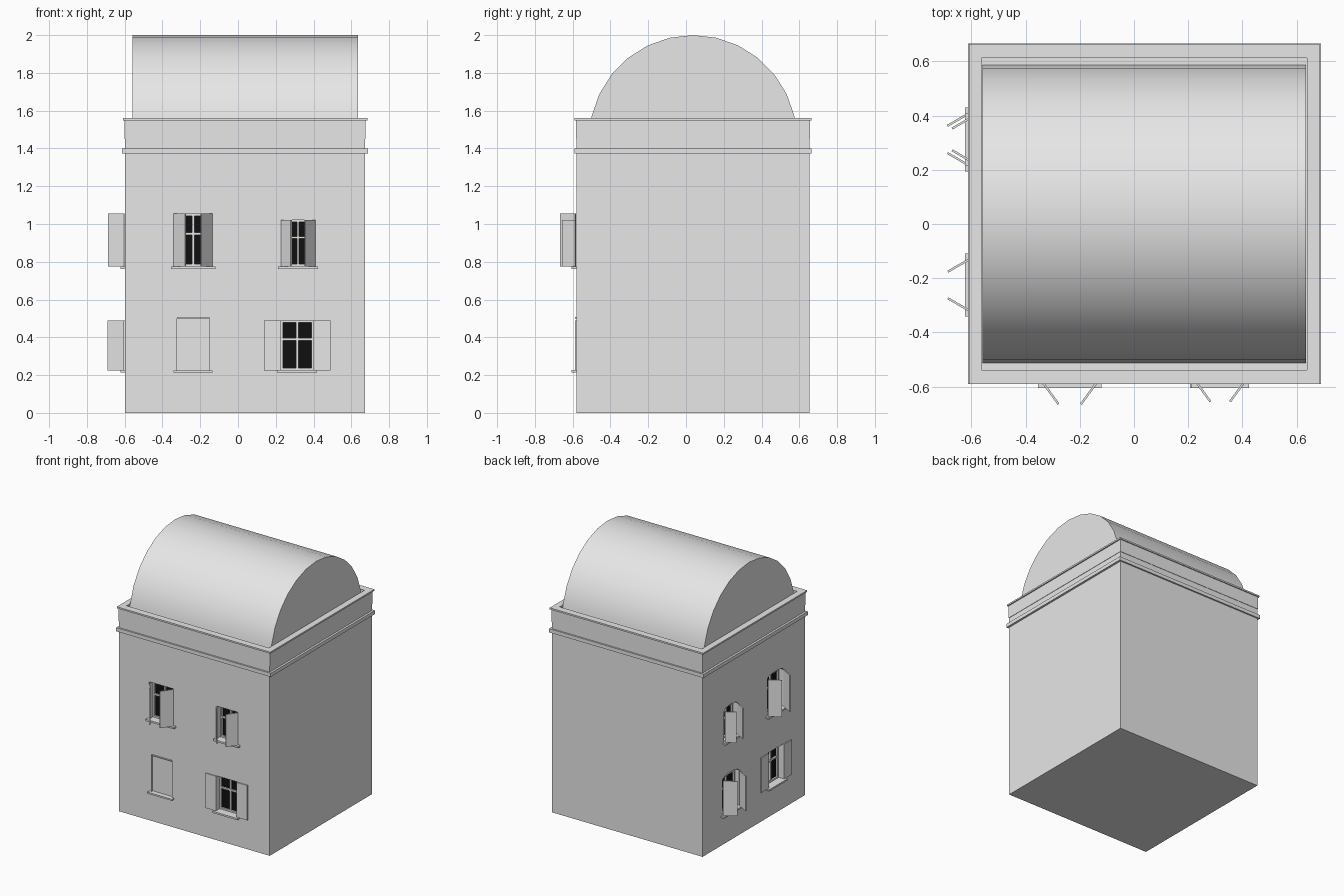
import bpy, bmesh, math
from mathutils import Matrix, Vector

if "Cube" in bpy.data.objects:
    bpy.data.objects.remove(bpy.data.objects["Cube"], do_unlink=True)


def material(name, value):
    mat = bpy.data.materials.new(name)
    mat.use_nodes = True
    colour = (value, value, value, 1)
    mat.diffuse_color = colour
    mat.node_tree.nodes["Principled BSDF"].inputs["Base Color"].default_value = colour
    return mat


plaster = material("plaster_grey", 0.8)
black = material("glass_black", 0.005)


def finish(name, bm, mat, matrix=Matrix()):
    bmesh.ops.recalc_face_normals(bm, faces=bm.faces)
    mesh = bpy.data.meshes.new(name)
    bm.to_mesh(mesh)
    bm.free()
    mesh.materials.append(mat)
    obj = bpy.data.objects.new(name, mesh)
    obj.matrix_world = matrix
    bpy.context.collection.objects.link(obj)
    return obj


def box(name, lo, hi, mat=plaster, matrix=Matrix()):
    lo, hi = Vector(lo), Vector(hi)
    bm = bmesh.new()
    bmesh.ops.create_cube(bm, size=1)
    for v in bm.verts:
        v.co = Vector(c * s for c, s in zip(v.co, hi - lo)) + (lo + hi) / 2
    return finish(name, bm, mat, matrix)


def prism(name, outline, start, end, mat, matrix=Matrix()):
    """Extrude a closed outline of points from start by the vector end."""
    bm = bmesh.new()
    face = bm.faces.new([bm.verts.new(p + start) for p in outline])
    moved = bmesh.ops.extrude_face_region(bm, geom=[face])["geom"]
    bmesh.ops.translate(bm, vec=end, verts=[g for g in moved if isinstance(g, bmesh.types.BMVert)])
    return finish(name, bm, mat, matrix)


def ring(name, half_x, half_y, inner_x, inner_y, z0, z1):
    """Rectangular frame around the building."""
    bm = bmesh.new()
    corners = [(-1, -1), (1, -1), (1, 1), (-1, 1)]
    loops = []
    for hx, hy, z in ((half_x, half_y, z0), (half_x, half_y, z1),
                      (inner_x, inner_y, z1), (inner_x, inner_y, z0)):
        loops.append([bm.verts.new((CX + a * hx, CY + b * hy, z)) for a, b in corners])
    for k in range(4):
        a, b = loops[k], loops[(k + 1) % 4]
        for i in range(4):
            j = (i + 1) % 4
            bm.faces.new((a[i], a[j], b[j], b[i]))
    return finish(name, bm, plaster)


def opening(half, z0, z1, rise):
    """Window outline with a flat or gently arched head."""
    pts = [Vector((-half, 0, z0)), Vector((half, 0, z0))]
    if rise == 0:
        return pts + [Vector((half, 0, z1)), Vector((-half, 0, z1))]
    for i in range(9):
        a = math.pi * i / 8
        pts.append(Vector((half * math.cos(a), 0, z1 + rise * math.sin(a))))
    return pts


# Main block
CX, CY, HX, HY = 0.038, 0.037, 0.635, 0.616
walls = box("walls", (CX - HX, CY - HY, 0), (CX + HX, CY + HY, 1.45))

# Cornice, parapet and coping
ring("cornice", 0.651, 0.628, 0.6, 0.575, 1.372, 1.4)
ring("parapet", 0.638, 0.619, 0.6, 0.575, 1.45, 1.55)
ring("coping", 0.647, 0.627, 0.6, 0.575, 1.548, 1.56)

# Barrel roof
R = 0.55
arc = [Vector((0, CY + R * math.cos(math.pi * i / 14), 1.45 + R * math.sin(math.pi * i / 14)))
       for i in range(15)]
roof = prism("barrel_roof", arc, Vector((CX - 0.596, 0, 0)), Vector((1.192, 0, 0)), plaster)
bpy.context.view_layer.objects.active = roof
roof.select_set(True)
bpy.ops.object.shade_smooth_by_angle(angle=math.radians(30))
roof.select_set(False)

# Wall frames: local x runs along the wall, local y points outward
def front(x):
    return Matrix.Translation((x, CY - HY, 0)) @ Matrix.Rotation(math.pi, 4, "Z")


def side(y):
    return Matrix.Translation((CX - HX, y, 0)) @ Matrix.Rotation(math.pi / 2, 4, "Z")


def cut(outline, depth, matrix):
    cutter = prism("cutter", outline, Vector((0, -depth, 0)), Vector((0, depth + 0.05, 0)),
                   plaster, matrix)
    cutter.hide_render = True
    bpy.context.view_layer.update()
    mod = walls.modifiers.new("recess", "BOOLEAN")
    mod.operation, mod.solver, mod.object = "DIFFERENCE", "EXACT", cutter
    bpy.context.view_layer.objects.active = walls
    bpy.ops.object.modifier_apply(modifier=mod.name)
    bpy.data.objects.remove(cutter, do_unlink=True)


def window(name, m, half, z0, z1, rise, swing):
    depth, bar = 0.055, 0.012
    outline = opening(half, z0, z1, rise)
    cut(outline, depth, m)
    prism(name + "_glass", outline, Vector((0, -depth + 0.001, 0)), Vector((0, 0.004, 0)), black, m)
    # Frame, mullion and transom
    y0, y1 = -depth, -depth + 0.018
    mid = z0 + 0.62 * (z1 - z0)
    for part, lo_x, hi_x, lo_z, hi_z in (
            ("left_jamb", half - bar, half, z0, z1),
            ("right_jamb", -half, bar - half, z0, z1),
            ("mullion", -bar / 2, bar / 2, z0, z1),
            ("bottom_rail", -half, half, z0, z0 + bar),
            ("top_rail", -half, half, z1 - bar, z1),
            ("transom", -half, half, mid - bar / 2, mid + bar / 2)):
        box(name + "_" + part, (lo_x, y0, lo_z), (hi_x, y1, hi_z), plaster, m)
    box(name + "_sill", (-half - 0.018, -0.03, z0 - 0.012), (half + 0.018, 0.026, z0 + 0.001),
        plaster, m)
    # Hinged pair of shutters
    for s, label in ((1, "left"), (-1, "right")):
        turn = math.pi - swing if s > 0 else swing
        hinge = m @ Matrix.Translation((s * half, 0.005, 0)) @ Matrix.Rotation(turn, 4, "Z")
        box(f"{name}_{label}_shutter", (0, -0.004, z0), (half, 0.004, z1), plaster, hinge)


ajar, wide = math.radians(54), math.pi
window("front_upper_right_window", front(-0.237), 0.1, 0.775, 1.055, 0, ajar)
window("front_upper_left_window", front(0.318), 0.088, 0.775, 1.022, 0, ajar)
window("front_lower_left_window", front(0.313), 0.088, 0.225, 0.49, 0, wide)
window("side_upper_back_window", side(0.312), 0.08, 0.775, 1.01, 0.025, math.radians(60))
window("side_lower_back_window", side(0.312), 0.1, 0.225, 0.49, 0.03, math.radians(60))
window("side_upper_front_window", side(-0.225), 0.098, 0.775, 1.055, 0.025, math.radians(60))
window("side_lower_front_window", side(-0.225), 0.092, 0.225, 0.49, 0, wide)

# Blind window with lintel and sill
blind = front(-0.238)
cut(opening(0.085, 0.225, 0.5, 0), 0.012, blind)
box("blind_window_lintel", (-0.086, -0.012, 0.5), (0.086, 0.008, 0.508), plaster, blind)
box("blind_window_sill", (-0.104, -0.012, 0.213), (0.104, 0.026, 0.225), plaster, blind)
